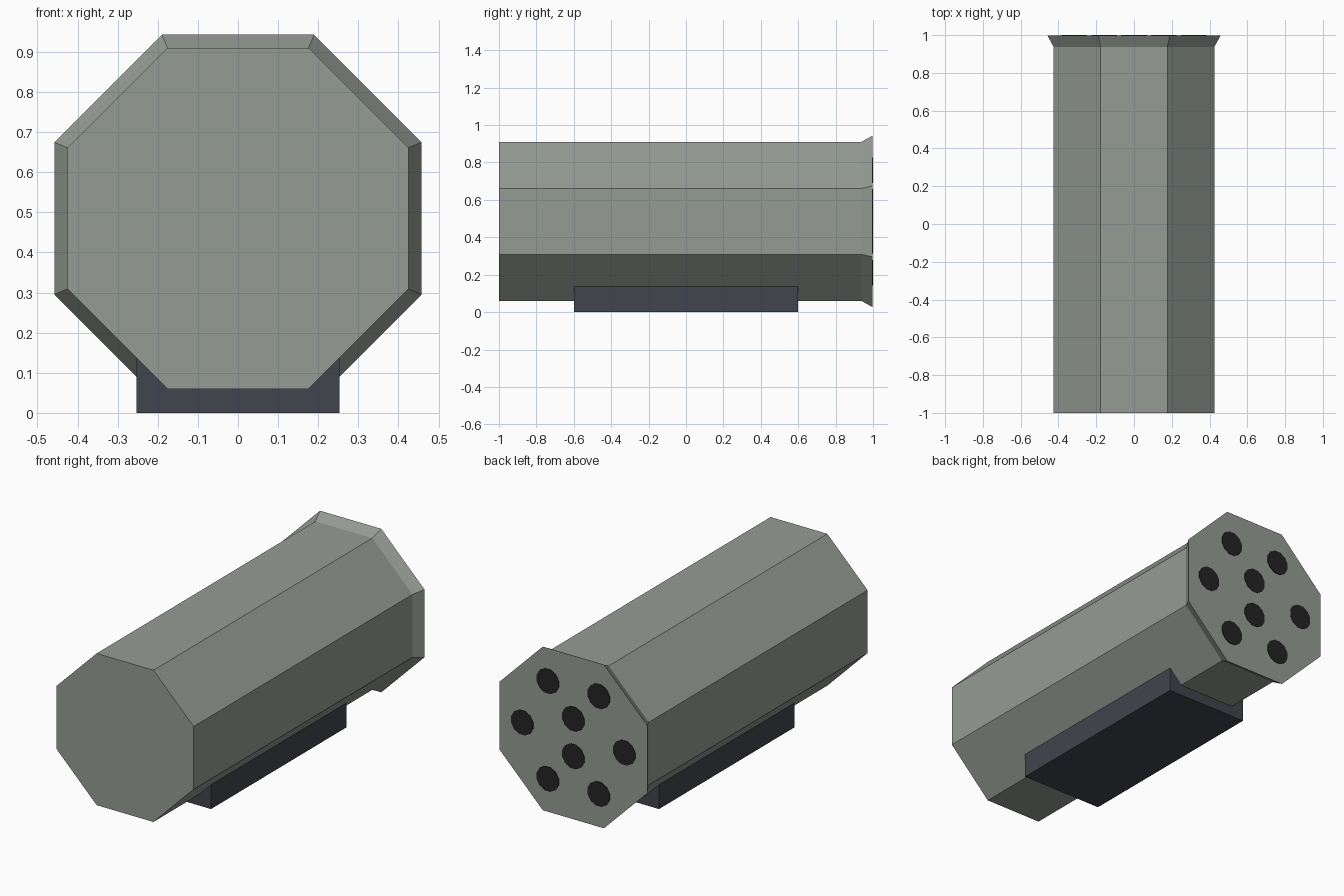
import bpy, bmesh
from math import pi, cos, sin

if "Cube" in bpy.data.objects:
    bpy.data.objects.remove(bpy.data.objects["Cube"], do_unlink=True)

AXIS_Z = 0.485      # height of the pod's centre line
REAR_Y = 0.997      # rear face of the pod


def make_material(name, rgb):
    mat = bpy.data.materials.new(name)
    mat.use_nodes = True
    colour = (*rgb, 1.0)
    mat.diffuse_color = colour
    mat.node_tree.nodes["Principled BSDF"].inputs["Base Color"].default_value = colour
    return mat


grey_green = make_material("grey green", (0.30, 0.33, 0.295))
slate = make_material("dark slate", (0.053, 0.058, 0.074))
black = make_material("black", (0.017, 0.017, 0.017))


def loft(name, sides, sections, mat, centre=(0, 0)):
    """Closed prism along y; sections are (y, apothem) pairs, flat side up."""
    bm = bmesh.new()
    rings = []
    for y, apothem in sections:
        radius = apothem / cos(pi / sides)
        angles = [2 * pi * (i + 0.5) / sides for i in range(sides)]
        rings.append([bm.verts.new((centre[0] + radius * cos(a), y,
                                    centre[1] + radius * sin(a))) for a in angles])
    for a, b in zip(rings, rings[1:]):
        for i in range(sides):
            j = (i + 1) % sides
            bm.faces.new((a[i], a[j], b[j], b[i]))
    bm.faces.new(rings[0])
    bm.faces.new(rings[-1])
    bmesh.ops.recalc_face_normals(bm, faces=bm.faces)
    mesh = bpy.data.meshes.new(name)
    bm.to_mesh(mesh)
    bm.free()
    mesh.materials.append(mat)
    obj = bpy.data.objects.new(name, mesh)
    bpy.context.collection.objects.link(obj)
    return obj


# Octagonal pod with a flared rear lip
loft("pod_body", 8, [(-1.0, 0.425), (0.937, 0.425), (REAR_Y, 0.458)],
     grey_green, (0, AXIS_Z))

# Mounting block underneath
bpy.ops.mesh.primitive_cube_add(size=1, location=(0, 0, 0.0685))
block = bpy.context.object
block.name = "mount_block"
block.scale = (0.506, 1.2, 0.137)
block.data.materials.append(slate)

# Tube openings: a ring of six around an upright pair
openings = [(0.316 * cos(i * pi / 3), 0.316 * sin(i * pi / 3)) for i in range(6)]
openings += [(0, 0.105), (0, -0.105)]
for n, (x, z) in enumerate(openings, 1):
    loft(f"tube_opening_{n}", 12, [(REAR_Y - 0.003, 0.068), (1.0, 0.068)],
         black, (x, AXIS_Z + z))
